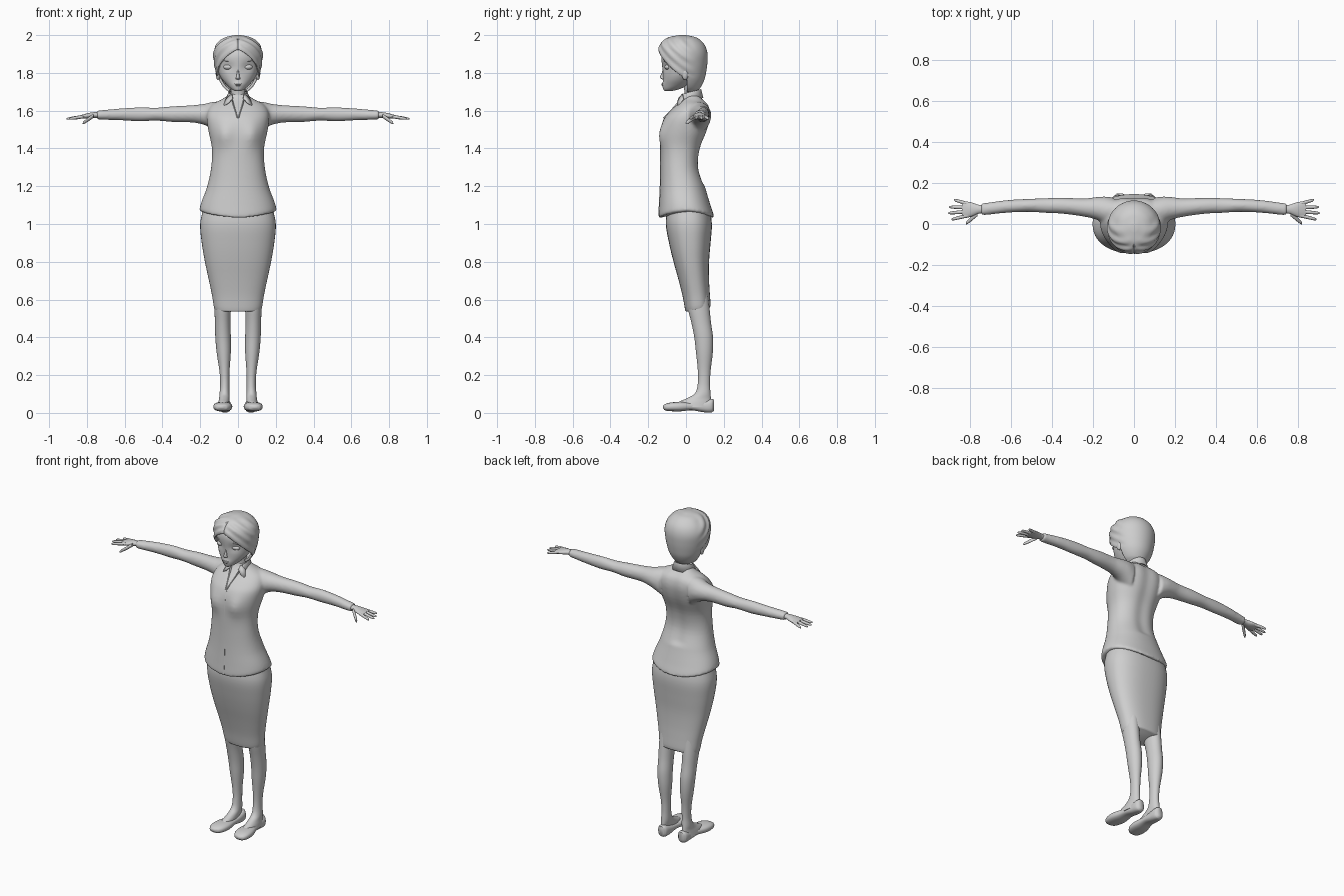
import bpy, bmesh, math
from mathutils import Vector

grey = bpy.data.materials.new("plain_grey")
grey.diffuse_color = (0.62, 0.62, 0.62, 1)


def finish(name, bm, angle=50, solid=0, mirror=False, fuse=0):
    bmesh.ops.recalc_face_normals(bm, faces=bm.faces)
    me = bpy.data.meshes.new(name)
    bm.to_mesh(me)
    bm.free()
    ob = bpy.data.objects.new(name, me)
    bpy.context.collection.objects.link(ob)
    me.materials.append(grey)
    if solid:
        m = ob.modifiers.new("thickness", 'SOLIDIFY')
        m.thickness, m.offset = solid, -1
    if mirror:
        ob.modifiers.new("mirror", 'MIRROR')
    bpy.ops.object.select_all(action='DESELECT')
    bpy.context.view_layer.objects.active = ob
    ob.select_set(True)
    bpy.ops.object.shade_smooth_by_angle(angle=math.radians(angle))
    if fuse:
        m = ob.modifiers.new("fuse", 'REMESH')
        m.mode, m.voxel_size, m.use_smooth_shade = 'VOXEL', fuse, True
        m = ob.modifiers.new("soften", 'SMOOTH')
        m.factor, m.iterations = .5, 8
    return ob


def spline(secs, steps):
    """Smooth curve through every section."""
    out = []
    for i in range(len(secs) - 1):
        p1, p2 = secs[i], secs[i + 1]
        p0, p3 = secs[max(i - 1, 0)], secs[min(i + 2, len(secs) - 1)]
        for s in range(steps):
            t = s / steps
            row = []
            for k in range(len(p1)):
                d = p2[0] - p1[0]
                m1 = (p2[k] - p0[k]) / (p2[0] - p0[0]) * d
                m2 = (p3[k] - p1[k]) / (p3[0] - p1[0]) * d
                row.append((2*t**3 - 3*t*t + 1) * p1[k] + (t**3 - 2*t*t + t) * m1
                           + (3*t*t - 2*t**3) * p2[k] + (t**3 - t*t) * m2)
            out.append(row)
    return out + [list(secs[-1])]


def loft(secs, axis='Z', n=32, power=2.0, steps=4, warp=None, bm=None):
    """Sections are (position along axis, a min, a max, b min, b max)."""
    bm = bm or bmesh.new()
    rings = []
    for t, a0, a1, b0, b1 in spline(secs, steps):
        ring = []
        for i in range(n):
            q = 2 * math.pi * i / n
            c, s = math.cos(q), math.sin(q)
            a = (a0 + a1) / 2 + (a1 - a0) / 2 * math.copysign(abs(c) ** (2 / power), c)
            b = (b0 + b1) / 2 + (b1 - b0) / 2 * math.copysign(abs(s) ** (2 / power), s)
            p = {'X': (t, a, b), 'Y': (a, t, b), 'Z': (a, b, t)}[axis]
            ring.append(bm.verts.new(warp(*p) if warp else p))
        rings.append(ring)
    for r, u in zip(rings, rings[1:]):
        for i in range(n):
            j = (i + 1) % n
            bm.faces.new((r[i], r[j], u[j], u[i]))
    bm.faces.new(rings[0])
    bm.faces.new(rings[-1])
    return bm


def sym(rows):
    return [(z, -w, w, y0, y1) for z, w, y0, y1 in rows]


def blob(name, loc, size, mirror=False):
    bm = bmesh.new()
    bmesh.ops.create_uvsphere(bm, u_segments=16, v_segments=10, radius=1)
    for v in bm.verts:
        v.co = Vector(loc) + Vector([v.co[k] * size[k] for k in range(3)])
    return finish(name, bm, mirror=mirror)


# Jacket: curved hem and shaped bust, fused with both sleeves
def jacket_shape(x, y, z):
    z2 = z - 0.035 * (1 - min(1, (x / 0.2) ** 2)) * max(0, (1.2 - z) / 0.13)
    if y < 0:
        for s in (-1, 1):
            y -= 0.018 * math.exp(-((x - s * 0.075) / 0.045) ** 2 - ((z - 1.47) / 0.06) ** 2)
    elif z > 1.2:
        y -= 0.01 * math.exp(-(x / 0.04) ** 2)
    return x, y, z2

body = sym([
    (1.067, .2, -.142, .145), (1.075, .204, -.145, .148), (1.12, .193, -.142, .13), (1.2, .163, -.137, .1),
    (1.3, .142, -.135, .07), (1.4, .138, -.135, .08), (1.5, .158, -.132, .118), (1.56, .166, -.115, .132),
    (1.6, .16, -.082, .132), (1.635, .135, -.045, .12), (1.66, .085, -.02, .095), (1.69, .042, 0, .07)])
sleeve = [
    (.10, 0, .13, 1.48, 1.65), (.14, .0, .134, 1.505, 1.645), (.18, .02, .132, 1.525, 1.636),
    (.24, .035, .125, 1.537, 1.629), (.35, .05, .128, 1.54, 1.623), (.43, .054, .126, 1.547, 1.616),
    (.52, .059, .123, 1.544, 1.618), (.63, .054, .116, 1.549, 1.611), (.72, .044, .104, 1.552, 1.603),
    (.747, .042, .102, 1.554, 1.601)]
jacket = loft(body, n=64, power=2.2, warp=jacket_shape)
for s in (1, -1):
    loft(sleeve, 'X', 24, warp=lambda x, y, z: (s * x, y, z), bm=jacket)
finish("jacket", jacket, fuse=.007)

# Closing strip down the jacket front
finish("front_closing", loft([(r[0], -.0015, .0055, r[3] - .002, r[3] + .008) for r in body[1:8]], n=8, power=5,
                             warp=lambda x, y, z: jacket_shape(x, y, z)))

# Hands
finish("palm", loft([
    (.73, .052, .092, 1.562, 1.593), (.76, .05, .094, 1.562, 1.592), (.79, .038, .104, 1.558, 1.588),
    (.82, .03, .11, 1.558, 1.58), (.84, .034, .108, 1.561, 1.574)], 'X', 20), mirror=True)


def digit(name, a, b, r):
    rows = []
    for t, k in ((0, 1), (.4, 1), (.8, .85), (.95, .6), (1, .2)):
        x, y, z = Vector(a).lerp(Vector(b), t)
        rows.append((x, y - r * k, y + r * k, z - r * k, z + r * k))
    finish(name, loft(rows, 'X', 10, steps=2), mirror=True)

for i, (y0, y1, x1) in enumerate([(.042, .022, .893), (.061, .053, .908), (.08, .083, .903), (.098, .118, .88)]):
    digit(f"finger_{i + 1}", (.81, y0, 1.57), (x1, y1, 1.557), .0088)
digit("thumb", (.765, .05, 1.573), (.822, .002, 1.533), .0115)

# Pencil skirt, with the hem a little higher at the back
finish("skirt", loft(sym([
    (.536, .12, 0, .125), (.544, .126, -.004, .13), (.62, .138, -.018, .126), (.7, .154, -.038, .122),
    (.8, .175, -.066, .122), (.9, .192, -.09, .13), (1.0, .2, -.107, .137), (1.08, .185, -.1, .125)]),
    n=48, power=2.35,
    warp=lambda x, y, z: (x, y, z + .16 * y * max(0, (.75 - z) / .2))))

# Legs running into the feet
finish("leg", loft([
    (.03, .045, .11, -.07, .13), (.055, .045, .105, -.045, .132), (.075, .045, .1, .0, .132),
    (.1, .045, .098, .045, .13), (.15, .046, .094, .062, .127), (.22, .045, .098, .063, .13),
    (.32, .038, .113, .053, .142), (.4, .038, .12, .044, .143), (.48, .04, .122, .028, .132),
    (.56, .037, .125, .008, .124), (.64, .03, .125, 0, .115)], n=24), mirror=True)

# Flat shoes
finish("shoe", loft([
    (-.122, .078, .1, .025, .037), (-.112, .055, .118, .014, .046), (-.08, .036, .13, .009, .055),
    (-.03, .03, .128, .008, .058), (.03, .036, .11, .014, .056), (.09, .036, .102, .004, .064),
    (.135, .04, .098, .002, .074), (.148, .053, .085, .012, .07)], 'Y', 24, power=2.5), mirror=True)

# Neck and open throat
finish("neck", loft(sym([
    (1.6, .05, -.02, .08), (1.66, .042, -.008, .066), (1.7, .038, -.008, .058), (1.77, .042, -.02, .055)]), n=24))


# Head with brow, eye sockets and lips
def face_shape(x, y, z):
    if y < -0.03:
        y += 0.01 * math.exp(-((abs(x) - .05) / .028) ** 2 - ((z - 1.83) / .022) ** 2)
        y -= 0.006 * math.exp(-(x / .022) ** 2 - ((z - 1.738) / .012) ** 2)
    return x, y, z

finish("head", loft(sym([
    (1.703, .014, -.112, -.08), (1.712, .032, -.12, -.04), (1.735, .058, -.122, .01), (1.765, .084, -.121, .04),
    (1.8, .102, -.122, .07), (1.85, .109, -.128, .085), (1.9, .106, -.128, .09), (1.95, .08, -.1, .07),
    (1.975, .03, -.05, .02)]), n=48, warp=face_shape))

# Facial features
finish("nose", loft(sym([
    (1.764, .006, -.118, -.11), (1.769, .012, -.133, -.11), (1.778, .009, -.138, -.11),
    (1.8, .006, -.128, -.11), (1.835, .004, -.122, -.11)]), n=12))
blob("eye", (.05, -.095, 1.831), (.028, .019, .015), True)
blob("eyebrow", (.05, -.111, 1.864), (.028, .007, .003), True)
blob("upper_lip", (0, -.124, 1.742), (.02, .007, .003))
blob("lower_lip", (0, -.123, 1.735), (.016, .008, .004))
blob("ear", (.106, -.005, 1.795), (.012, .018, .032), True)


# Hair shell with swept strands and a centre parting, opened around the face
def hairline(x, y, z):
    return z + .75 * y + .45 * abs(x) - 1.815


def hair_shape(x, y, z):
    k = 1.0
    if y < .05 and z > 1.78:
        fade = min(1, abs(x) / .03) * min(1, (.05 - y) / .06) * min(1, (2 - z) / .03)
        k += 0.022 * math.sin(hairline(x, y, z) * 115) * fade
    if abs(x) < .004 and y < .03 and 1.8 < z < 1.985:
        k -= .04
    return x * k, -.015 + (y + .015) * k, 1.85 + (z - 1.85) * k

hair = loft(sym([
    (1.7, .05, -.06, .056), (1.72, .074, -.08, .075), (1.76, .1, -.11, .096), (1.8, .116, -.135, .106),
    (1.85, .126, -.142, .113), (1.9, .13, -.146, .114), (1.94, .119, -.143, .103), (1.97, .094, -.122, .08),
    (1.99, .06, -.088, .048), (2.0, .015, -.035, 0)]), n=96, steps=6, warp=hair_shape)

for p, d in (((0, 0, 1.815), (.45, .75, 1)), ((0, 0, 1.815), (-.45, .75, 1)), ((0, .005, 0), (0, 1, 0))):
    bmesh.ops.bisect_plane(hair, geom=hair.verts[:] + hair.edges[:] + hair.faces[:],
                           plane_co=p, plane_no=Vector(d).normalized(), dist=1e-5)
gone = []
for f in hair.faces:
    c = f.calc_center_median()
    if (c.y < .005 and hairline(*c) < 0) or c.z < 1.7005:
        gone.append(f)
bmesh.ops.delete(hair, geom=gone, context='FACES')
finish("hair", hair, solid=.014)

# Shirt collar: ring open at the front and folded outwards
bm = bmesh.new()
rows = []
for i in range(29):
    q = math.radians(-128 + 256 * i / 28)
    front = (1 - math.cos(q)) / 2
    row = []
    for r, z in ((.043, 1.675), (.046, 1.712), (.05, 1.714), (.062 + .018 * front, 1.668 - .012 * front)):
        row.append(bm.verts.new((r * math.sin(q), .03 + r * math.cos(q) - .015 * front, z - .03 * front)))
    rows.append(row)
for a, b in zip(rows, rows[1:]):
    for k in range(3):
        bm.faces.new((a[k], a[k + 1], b[k + 1], b[k]))
finish("collar", bm, solid=.006)

# Collar points and slim neckline edges
bm = bmesh.new()
pts = [(.034, -.02, 1.69), (.064, -.015, 1.665), (.08, -.042, 1.622), (.05, -.048, 1.645), (.03, -.04, 1.668)]
bm.faces.new([bm.verts.new(p) for p in pts])
finish("collar_point", bm, solid=.007, mirror=True)
finish("neckline_edge", loft([
    (1.562, .0, .006, -.122, -.105), (1.59, .008, .014, -.095, -.08),
    (1.62, .017, .024, -.066, -.045), (1.665, .03, .037, -.03, -.01)], n=8), mirror=True)
